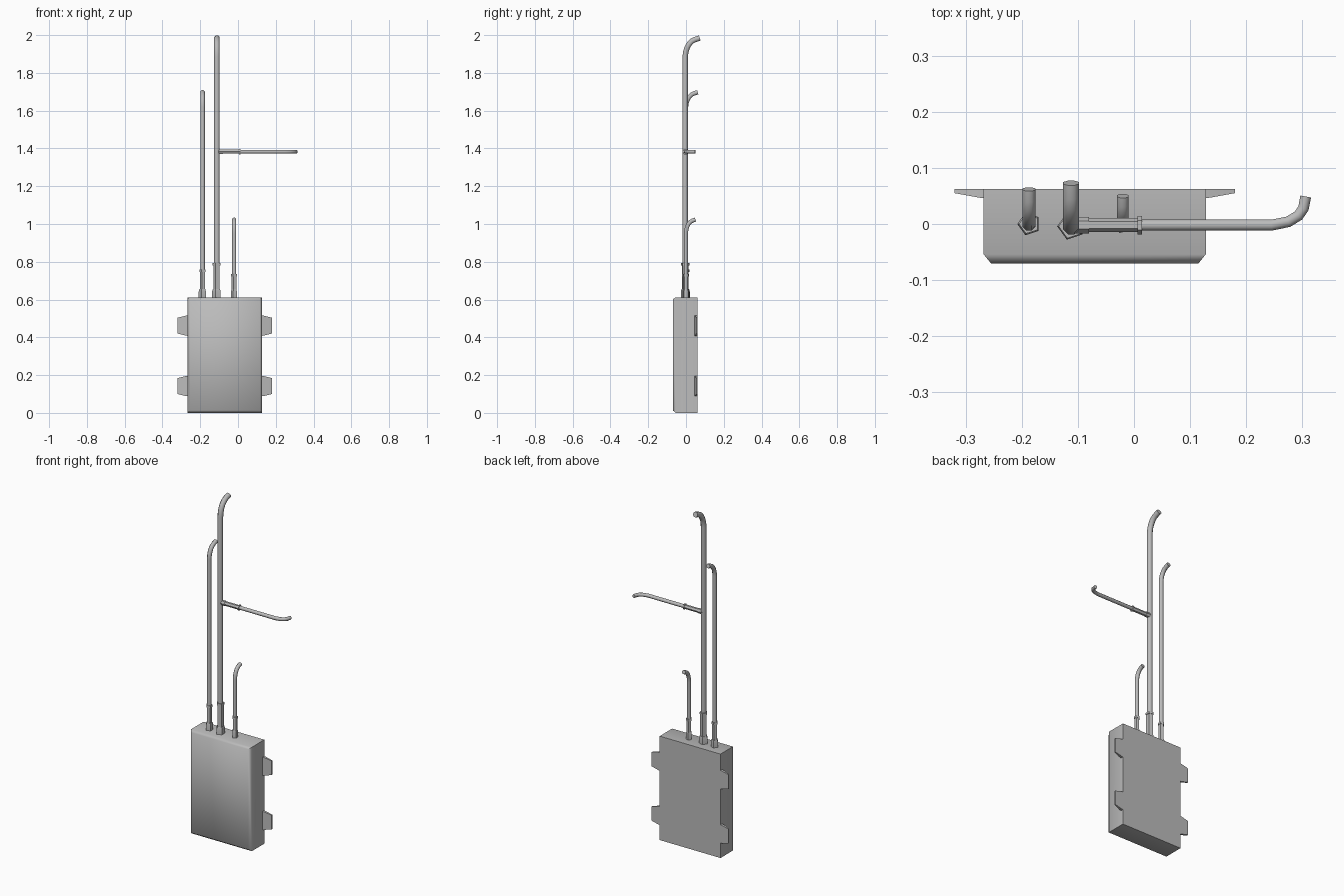
import bpy, bmesh, math
from mathutils import Vector

if "Cube" in bpy.data.objects:
    bpy.data.objects.remove(bpy.data.objects["Cube"])

grey = bpy.data.materials.new("plain_grey")
grey.use_nodes = True
grey.diffuse_color = (0.5, 0.5, 0.5, 1)
grey.node_tree.nodes["Principled BSDF"].inputs["Base Color"].default_value = (0.5, 0.5, 0.5, 1)


def finish(name, bm, angle):
    bmesh.ops.recalc_face_normals(bm, faces=bm.faces)
    mesh = bpy.data.meshes.new(name)
    bm.to_mesh(mesh)
    bm.free()
    mesh.materials.append(grey)
    ob = bpy.data.objects.new(name, mesh)
    bpy.context.collection.objects.link(ob)
    bpy.ops.object.select_all(action="DESELECT")
    ob.select_set(True)
    bpy.context.view_layer.objects.active = ob
    bpy.ops.object.shade_smooth_by_angle(angle=math.radians(angle))
    return ob


def loft(name, sections, angle=30):
    """Skin a list of equal-sized vertex rings and cap both ends."""
    bm = bmesh.new()
    rings = [[bm.verts.new(p) for p in s] for s in sections]
    n = len(rings[0])
    for a, b in zip(rings, rings[1:]):
        for i in range(n):
            j = (i + 1) % n
            bm.faces.new((a[i], a[j], b[j], b[i]))
    bm.faces.new(rings[0])
    bm.faces.new(rings[-1])
    return finish(name, bm, angle)


def tube(name, path, radii, sides=8, angle=60):
    """Sweep a round section along a path, with one radius per point."""
    pts = [Vector(p) for p in path]
    side = None
    sections = []
    for i, p in enumerate(pts):
        t = Vector((0, 0, 0))
        if i > 0:
            t += (p - pts[i - 1]).normalized()
        if i < len(pts) - 1:
            t += (pts[i + 1] - p).normalized()
        t.normalize()
        if side is None:
            side = Vector((1, 0, 0)) if abs(t.x) < 0.9 else Vector((0, 0, 1))
        side = (side - t * side.dot(t)).normalized()
        other = t.cross(side)
        ring = []
        for k in range(sides):
            a = math.tau * (k + 0.5) / sides
            ring.append(p + radii[i] * (side * math.cos(a) + other * math.sin(a)))
        sections.append(ring)
    return loft(name, sections, angle)


def rect(x0, x1, z0, z1, y):
    return [(x0, y, z0), (x1, y, z0), (x1, y, z1), (x0, y, z1)]


# Cabinet with bevelled front edges
L, R, BOTTOM, TOP, BACK = -0.268, 0.128, 0.005, 0.612, 0.062
loft("cabinet_body", [
    rect(L, R, 0, TOP, BACK),
    rect(L, R, 0, TOP, -0.054),
    rect(L + 0.013, R - 0.013, 0.013, TOP - 0.01, -0.07)], 60)

# Tapered mounting tabs on both sides
for side, edge, sign in (("right", L, -1), ("left", R, 1)):
    for level, z in (("lower", 0.142), ("upper", 0.462)):
        sections = []
        for out, half, front in ((-0.01, 0.055, 0.045), (0.008, 0.053, 0.047),
                                 (0.052, 0.042, 0.055)):
            x = edge + sign * out
            sections.append([(x, front, z - half), (x, BACK, z - half),
                             (x, BACK, z + half), (x, front, z + half)])
        loft(f"{side}_{level}_mounting_tab", sections, 20)


# Upright conduits: socket, sleeve, collar ring and curved pipe
def conduit(name, x, y, r, top, end_y, bend_h, ring_z, socket_r):
    height = top - r
    bend_y = end_y - y
    path = [(x, y, 0.6)]
    for k in range(6):
        a = math.radians(78) * k / 5
        path.append((x, y + bend_y * 0.7 * (1 - math.cos(a)) / 0.8,
                     height - bend_h + bend_h * 0.93 * math.sin(a) / 0.98))
    path.append((x, end_y, height))
    tube(name + "_pipe", path, [r] * len(path))
    tube(name + "_socket", [(x, y, 0.605), (x, y, 0.643), (x, y, 0.655)],
         [socket_r, socket_r, socket_r * 0.85], 5, 40)
    tube(name + "_sleeve", [(x, y, 0.645), (x, y, ring_z)], [r * 1.22] * 2, 5, 40)
    tube(name + "_collar", [(x, y, ring_z - 0.006), (x, y, ring_z + 0.006)],
         [r * 1.45] * 2, 5, 40)


conduit("tall_conduit", -0.112, -0.004, 0.0155, 2.0, 0.073, 0.10, 0.787, 0.025)
conduit("middle_conduit", -0.187, 0.0, 0.0125, 1.71, 0.062, 0.08, 0.752, 0.021)
conduit("short_conduit", -0.02, 0.0, 0.0115, 1.035, 0.05, 0.075, 0.728, 0.017)

# Sideways branch with its sleeve and collar
Z, Y = 1.383, -0.002
branch = [(-0.11, Y, Z), (0.245, Y, Z), (0.275, 0.004, Z), (0.293, 0.015, Z),
          (0.302, 0.028, Z), (0.306, 0.049, Z)]
tube("branch_pipe", branch, [0.0105] * len(branch))
tube("branch_socket", [(-0.11, Y, Z), (-0.08, Y, Z)], [0.0145] * 2, 6, 40)
tube("branch_sleeve", [(-0.085, Y, Z), (0.01, Y, Z)], [0.0125] * 2, 6, 40)
tube("branch_collar", [(0.006, Y, Z), (0.014, Y, Z)], [0.0165] * 2, 6, 40)
